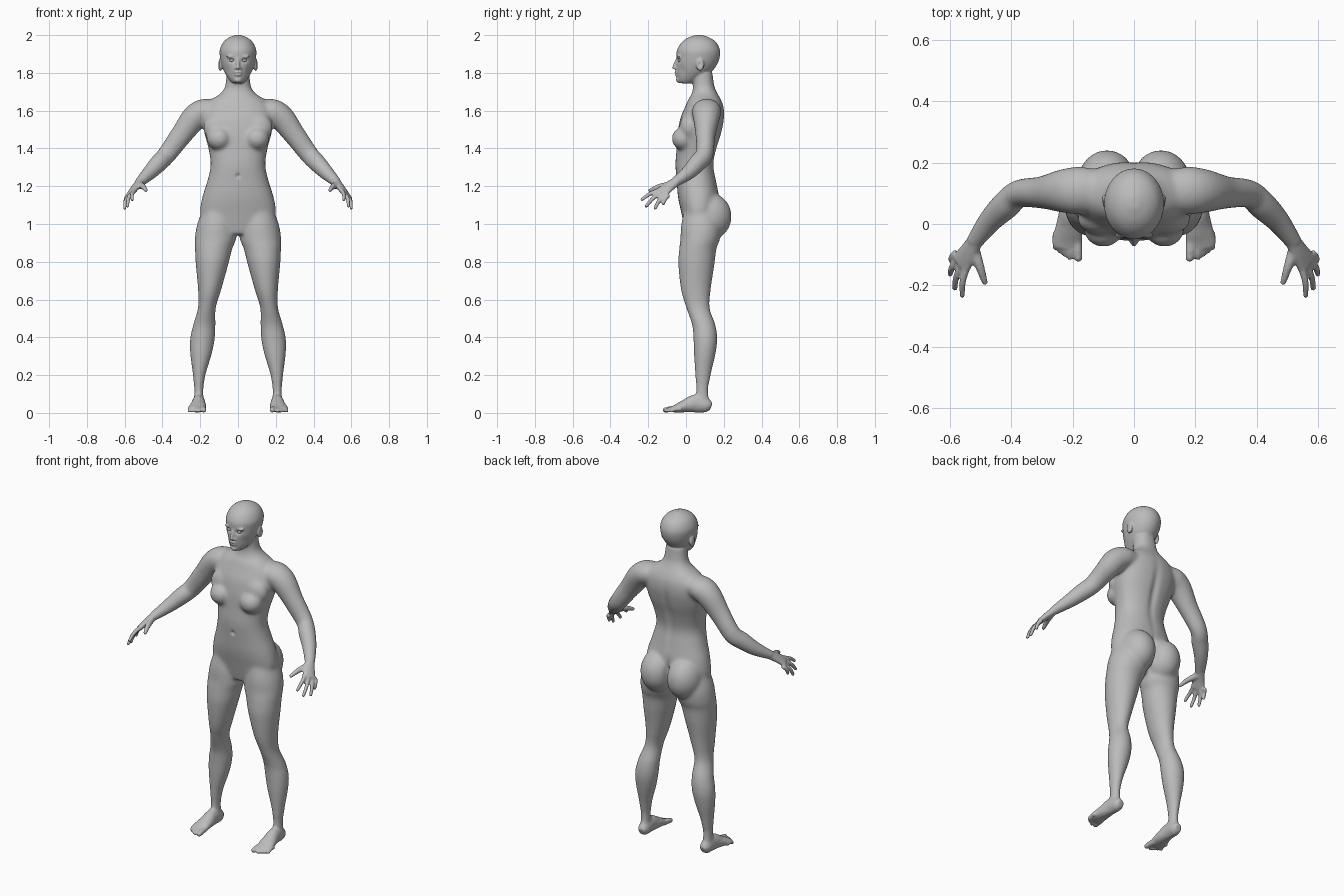
import bpy, bmesh, math
from mathutils import Vector, Matrix

if "Cube" in bpy.data.objects:
    bpy.data.objects.remove(bpy.data.objects["Cube"])

grey = bpy.data.materials.new("plain_grey")
grey.use_nodes = True
tone = (0.5, 0.5, 0.5, 1)
grey.diffuse_color = tone
grey.node_tree.nodes["Principled BSDF"].inputs["Base Color"].default_value = tone

bm = bmesh.new()
UP = Vector((0, 0, 1))
BACK = Vector((0, 1, 0))


def spline(rows, steps=6):
    """Smooth curve through rows of numbers (centre and two radii)."""
    out = []
    for i in range(len(rows) - 1):
        p = [rows[max(0, min(len(rows) - 1, i + k))] for k in (-1, 0, 1, 2)]
        for s in range(steps):
            t = s / steps
            out.append([b + t * (c - a) / 2 + t * t * (a - 2.5 * b + 2 * c - d / 2)
                        + t ** 3 * (1.5 * (b - c) + (d - a) / 2)
                        for a, b, c, d in zip(*p)])
    return out + [list(rows[-1])]


def loft(rows, side=1, up=UP, axis=None, power=2.0, sides=32):
    """Skin elliptical rings (x, y, z, width radius, depth radius)."""
    path = spline(rows)
    centres = [Vector(r[:3]) for r in path]
    rings = []
    for i, row in enumerate(path):
        along = axis or (centres[min(i + 1, len(path) - 1)] - centres[max(i - 1, 0)]).normalized()
        across = along.cross(up).normalized()
        rise = across.cross(along)
        ring = []
        for k in range(sides):
            a = math.tau * k / sides
            c, s = math.cos(a), math.sin(a)
            p = (centres[i] + across * row[3] * math.copysign(abs(c) ** (2 / power), c)
                 + rise * row[4] * math.copysign(abs(s) ** (2 / power), s))
            ring.append(bm.verts.new((p.x * side, p.y, p.z)))
        rings.append(ring)
    for r, q in zip(rings, rings[1:]):
        for k in range(sides):
            n = (k + 1) % sides
            bm.faces.new((r[k], r[n], q[n], q[k]))
    bm.faces.new(rings[0][::-1])
    bm.faces.new(rings[-1])


def stack(rows, side=1, power=2.0):
    """Upright loft from rows of height, x limits and y limits."""
    loft([((a + b) / 2, (f + k) / 2, z, (b - a) / 2, (k - f) / 2)
          for z, a, b, f, k in rows], side, BACK, UP, power)


def ball(centre, radii, side=1):
    x, y, z = centre
    bmesh.ops.create_uvsphere(bm, u_segments=32, v_segments=20, radius=1,
                              matrix=Matrix.Translation((x * side, y, z)) @ Matrix.Diagonal((*radii, 1)))


def digit(points, start, end, side):
    """Finger or toe with a rounded tip."""
    n = len(points) - 1
    rows = [(*p, *[start + (end - start) * i / n] * 2) for i, p in enumerate(points)]
    loft(rows, side, sides=16)
    ball(points[-1], [end] * 3, side)


# Trunk and neck: height, half width, front, back
trunk = [(.945, .06, .0, .11), (1.0, .17, -.012, .13), (1.06, .2, -.025, .16),
         (1.14, .19, -.042, .175), (1.23, .162, -.05, .16), (1.315, .145, -.056, .147),
         (1.4, .157, -.05, .163), (1.48, .178, -.045, .188), (1.56, .19, -.03, .203),
         (1.62, .175, -.005, .2), (1.66, .14, .012, .185), (1.69, .095, .03, .168),
         (1.73, .068, .037, .15), (1.8, .06, .03, .14)]
stack([(z, -w, w, f, b) for z, w, f, b in trunk], power=2.25)

# Head: height, half width, front, back
skull = [(1.745, .03, -.035, .04), (1.765, .048, -.046, .08), (1.8, .07, -.05, .13),
         (1.84, .086, -.052, .162), (1.88, .095, -.05, .178), (1.92, .097, -.048, .18),
         (1.96, .08, -.025, .162), (1.985, .052, .008, .128), (2.0, .016, .05, .09)]
stack([(z, -w, w, f, b) for z, w, f, b in skull])

# Nose, lips and chin
loft([(0, -.046, 1.875, .007, .008), (0, -.056, 1.85, .008, .01), (0, -.06, 1.828, .012, .012)], up=BACK)
ball((0, -.062, 1.828), (.011, .012, .009))
ball((0, -.05, 1.803), (.023, .012, .006))
ball((0, -.048, 1.79), (.02, .012, .007))
ball((0, -.036, 1.763), (.022, .018, .016))

LEG = [(1.12, .03, .17, .0, .15), (1.0, .012, .216, -.025, .185), (.92, .01, .229, -.03, .18),
       (.87, .03, .228, -.036, .162), (.785, .052, .223, -.04, .15), (.65, .09, .211, -.025, .13),
       (.555, .118, .212, .003, .125), (.465, .12, .237, .033, .155), (.39, .124, .253, .04, .165),
       (.31, .14, .252, .043, .155), (.2, .173, .238, .05, .13), (.12, .183, .232, .054, .118),
       (.05, .18, .234, .05, .125)]
FOOT = [(.205, .133, .032, .018, .022), (.206, .11, .04, .031, .038), (.208, .05, .05, .035, .048),
        (.211, 0, .038, .042, .036), (.217, -.05, .024, .048, .022), (.219, -.08, .018, .042, .014)]
ARM = [(.1, .115, 1.6, .06, .05), (.17, .11, 1.598, .078, .066), (.228, .108, 1.565, .072, .069),
       (.3, .103, 1.47, .053, .058), (.375, .098, 1.37, .045, .05), (.42, .06, 1.322, .046, .047),
       (.47, .01, 1.27, .038, .038), (.522, -.06, 1.22, .027, .024)]
PALM = [(.515, -.05, 1.226, .026, .024), (.542, -.095, 1.195, .034, .019), (.566, -.132, 1.164, .042, .015)]
FINGERS = [((.548, -.145, 1.178), (.56, -.233, 1.13)), ((.565, -.138, 1.163), (.585, -.21, 1.095)),
           ((.577, -.12, 1.15), (.6, -.163, 1.085)), ((.58, -.092, 1.152), (.596, -.12, 1.108))]
HAND_BACK = Vector((.7, -.2, .7))

for side in (-1, 1):
    # Legs, hips and feet
    stack(LEG, side)
    ball((.088, .125, 1.04), (.1, .117, .125), side)
    loft(FOOT, side)
    digit([(.188, -.05, .022), (.184, -.085, .019), (.182, -.11, .015)], .018, .014, side)
    for i in range(4):
        x, y = .209 + .016 * i, -.11 + .011 * i
        digit([(x - .002, y + .05, .02), (x, y + .02, .02), (x, y, .01)], .011, .009, side)
    # Arms, hands and chest
    loft(ARM, side)
    loft(PALM, side, HAND_BACK)
    for base, tip in FINGERS:
        a, b = Vector(base), Vector(tip)
        digit([a, a.lerp(b, .5) + HAND_BACK * .008, b], .0125, .0095, side)
    digit([(.525, -.075, 1.208), (.503, -.14, 1.198), (.487, -.19, 1.178)], .02, .01, side)
    ball((.1, -.012, 1.452), (.066, .064, .062), side)
    ball((.105, .015, 1.51), (.08, .05, .075), side)
    # Ears, brows, nostrils
    ball((.095, .075, 1.842), (.012, .021, .033), side)
    ball((.034, -.036, 1.886), (.03, .012, .008), side)
    ball((.012, -.052, 1.824), (.008, .01, .007), side)

mesh = bpy.data.meshes.new("body")
bmesh.ops.recalc_face_normals(bm, faces=bm.faces)
bm.to_mesh(mesh)
bm.free()
body = bpy.data.objects.new("body", mesh)
bpy.context.collection.objects.link(body)
bpy.context.view_layer.objects.active = body
body.select_set(True)


def apply_modifier(kind, **settings):
    mod = body.modifiers.new(kind.lower(), kind)
    for key, value in settings.items():
        setattr(mod, key, value)
    bpy.ops.object.modifier_apply(modifier=mod.name)


# Fuse the parts into one skin, blending the trunk joints most
apply_modifier("REMESH", mode="VOXEL", voxel_size=.0055)
apply_modifier("SMOOTH", factor=.5, iterations=5)
group = body.vertex_groups.new(name="joints")
for v in body.data.vertices:
    x, z = abs(v.co.x), v.co.z
    blend = min((.36 - x) / .08, (z - .8) / .08, (1.745 - z) / .04, 1)
    ankle = min((.17 - z) / .04, (z - .045) / .02, (v.co.y + .04) / .04, .6) if x < .4 else 0
    if max(blend, ankle) > 0:
        group.add([v.index], max(blend, ankle), "REPLACE")
apply_modifier("SMOOTH", factor=.5, iterations=50, vertex_group="joints")
body.vertex_groups.clear()

# Soft dents: centre, push direction, reach on each axis
DENTS = [((0, -.055, 1.255), (0, .01, 0), (.01, .05, .012)),
         ((0, .19, 1.4), (0, -.012, 0), (.022, .06, .16)),
         ((0, .19, 1.04), (0, -.02, 0), (.012, .08, .07)),
         ((0, -.06, 1.797), (0, .006, 0), (.02, .02, .003))]
for s in (-1, 1):
    DENTS += [((.033 * s, -.05, 1.866), (0, .013, 0), (.014, .025, .009)),
              ((.107 * s, .072, 1.845), (-.008 * s, 0, 0), (.012, .01, .018)),
              ((.06 * s, -.03, 1.81), (0, .006, 0), (.018, .03, .025))]
for v in body.data.vertices:
    for centre, push, reach in DENTS:
        d = sum(((p - c) / r) ** 2 for p, c, r in zip(v.co, centre, reach))
        if d < 9:
            v.co += Vector(push) * math.exp(-d)
    v.co.z = max(v.co.z, 0)
body.data.materials.clear()
body.data.materials.append(grey)
bpy.ops.object.shade_smooth()

# Eyes
for s, name in ((-1, "right_eye"), (1, "left_eye")):
    bpy.ops.mesh.primitive_uv_sphere_add(segments=24, ring_count=16, radius=.0125,
                                         location=(.033 * s, -.031, 1.866))
    eye = bpy.context.object
    eye.name = name
    eye.scale = (1.1, 1, .65)
    eye.data.materials.append(grey)
    bpy.ops.object.shade_smooth()
